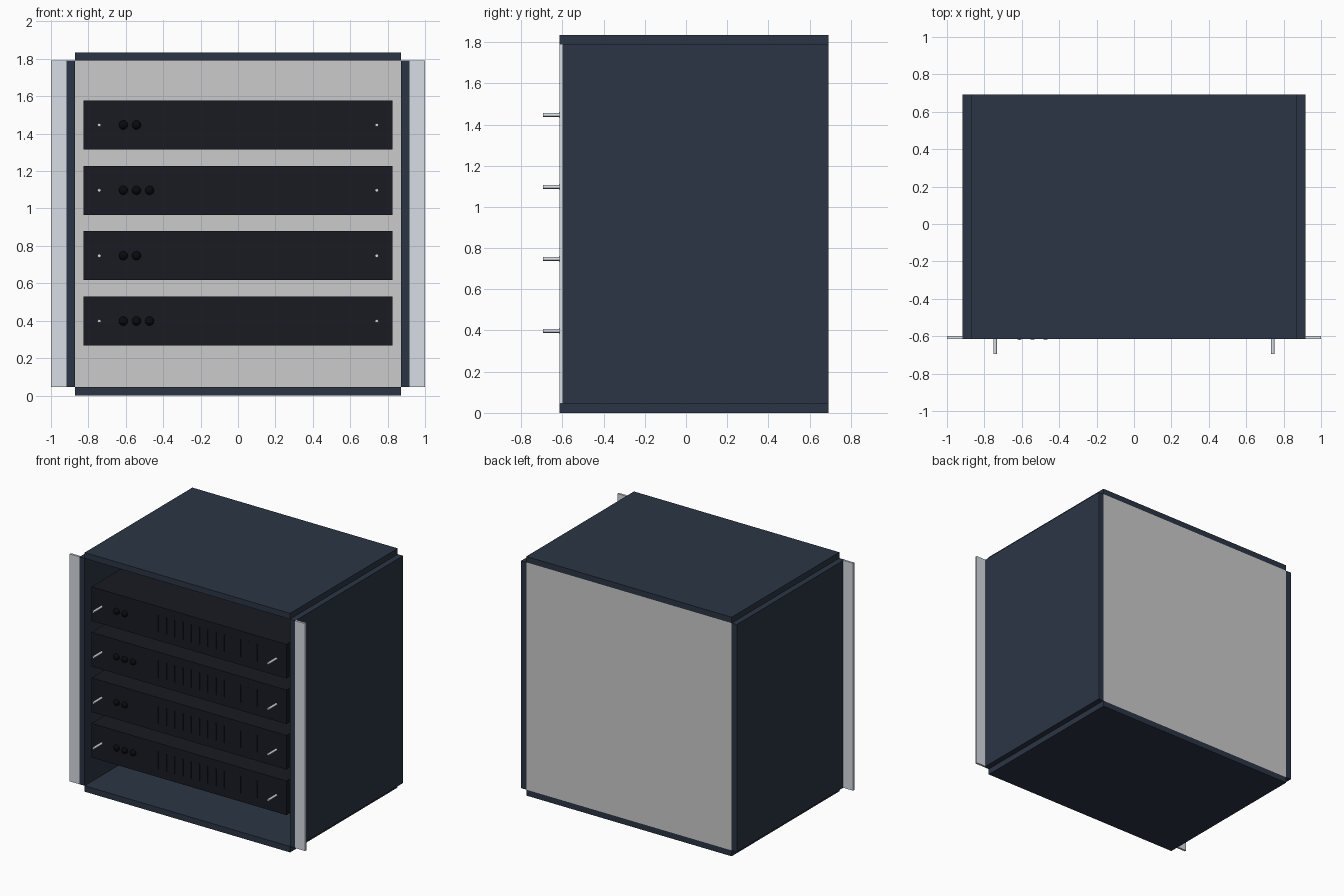
import bpy, math

if "Cube" in bpy.data.objects:
    bpy.data.objects.remove(bpy.data.objects["Cube"])


def material(name, rgb):
    m = bpy.data.materials.new(name)
    m.diffuse_color = (*rgb, 1)
    m.use_nodes = True
    m.node_tree.nodes["Principled BSDF"].inputs["Base Color"].default_value = m.diffuse_color
    return m


NAVY = material("navy", (0.025, 0.036, 0.06))
BLACK = material("unit_black", (0.009, 0.011, 0.016))
KNOB = material("knob_black", (0.003, 0.003, 0.004))
STEEL = material("steel", (0.68, 0.72, 0.78))


def finish(name, mat):
    o = bpy.context.object
    o.name = name
    if mat:
        o.data.materials.append(mat)
    return o


def box(name, x, y, z, mat=None):
    """Box from (min, max) ranges on each axis."""
    bpy.ops.mesh.primitive_cube_add(size=1, location=[sum(r) / 2 for r in (x, y, z)])
    o = finish(name, mat)
    o.scale = [r[1] - r[0] for r in (x, y, z)]
    return o


FRONT, BACK, FACE = -0.614, 0.692, -0.595
Z0, Z1, TOP = 0.045, 1.79, 1.835

# cabinet shell: floor, roof, sides, back
box("bottom_panel", (-0.872, 0.872), (FRONT, BACK), (0, Z0), NAVY)
box("top_panel", (-0.872, 0.872), (FRONT, BACK), (Z1, TOP), NAVY)
box("back_panel", (-0.872, 0.872), (BACK - 0.02, BACK), (Z0, Z1))
for s, side in ((-1, "left"), (1, "right")):
    box(side + "_panel", sorted((s * 0.872, s * 0.916)), (FRONT, BACK), (Z0, Z1), NAVY)
    # mounting ear beside the front opening
    box(side + "_mounting_ear", sorted((s * 0.916, s)), (FRONT, FRONT + 0.016), (Z0, Z1), STEEL)

# four rack units with handles, knobs and vent ribs
for n in range(4):
    z = 0.398 + n * 0.3495
    box(f"rack_unit_{n}", (-0.827, 0.827), (FACE, 0.6), (z - 0.131, z + 0.131), BLACK)
    for s in (-1, 1):
        bpy.ops.mesh.primitive_cylinder_add(
            vertices=16, radius=0.009, depth=0.1, location=(s * 0.742, FACE - 0.05, z),
            rotation=(math.pi / 2, 0, 0))
        finish(f"handle_{n}", STEEL)
        bpy.ops.object.shade_smooth_by_angle()
    for k in range(2 if n % 2 else 3):
        bpy.ops.mesh.primitive_uv_sphere_add(
            segments=20, ring_count=12, radius=0.024, location=(-0.613 + k * 0.07, FACE, z))
        finish(f"knob_{n}_{k}", KNOB)
        bpy.ops.object.shade_smooth()
    for k in range(13):
        x = -0.262 + k * 0.07
        box(f"vent_rib_{n}_{k}", (x - 0.004, x + 0.004), (FACE - 0.005, FACE + 0.005),
            (z - 0.066, z + 0.066), BLACK)
